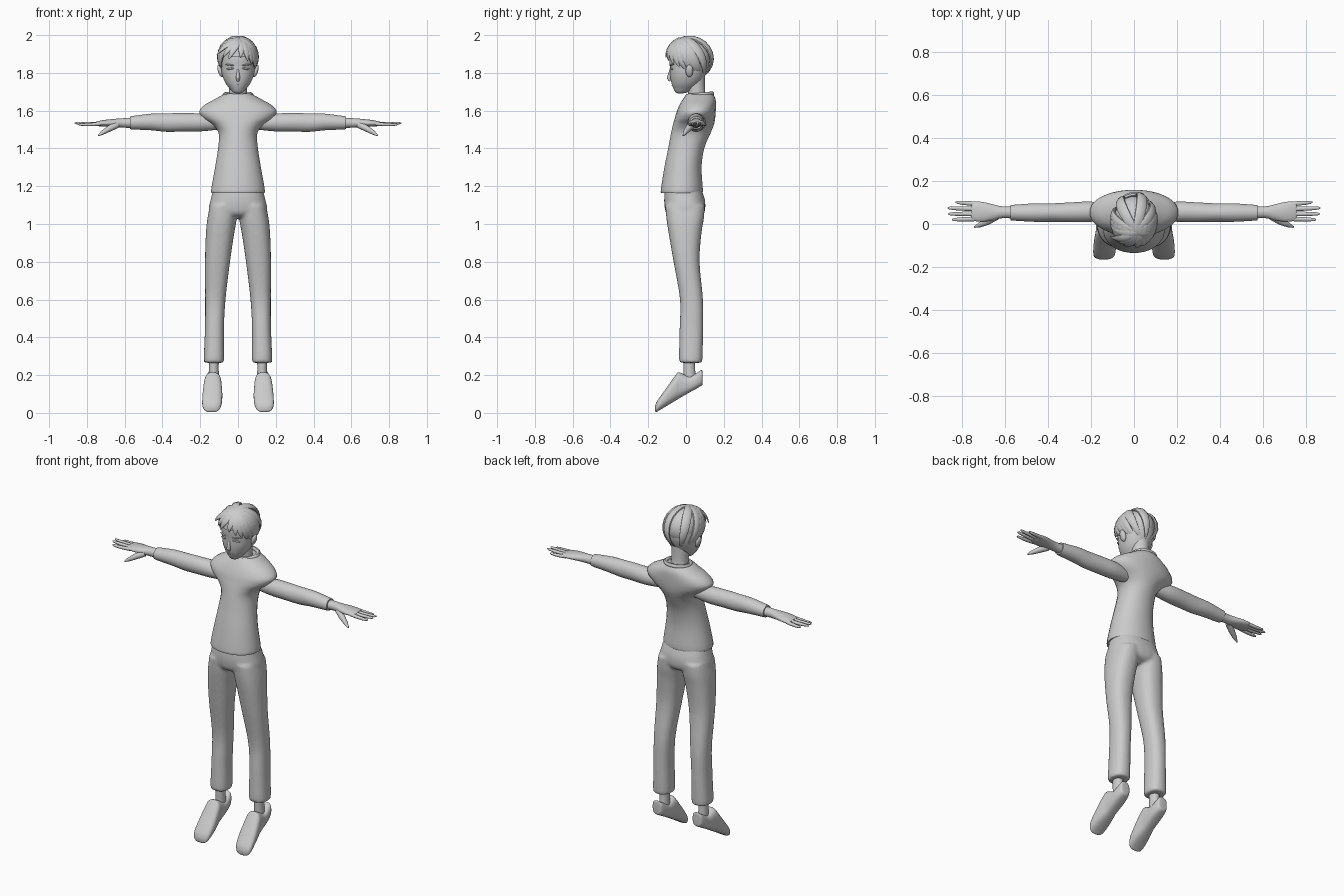
import bpy, bmesh, math
from mathutils import Vector

if "Cube" in bpy.data.objects:
    bpy.data.objects.remove(bpy.data.objects["Cube"])

grey = bpy.data.materials.new("plain grey")
grey.use_nodes = True
grey.diffuse_color = (0.6, 0.6, 0.6, 1)
grey.node_tree.nodes["Principled BSDF"].inputs["Base Color"].default_value = grey.diffuse_color


def finish(name, bm, mirror=False, angle=45):
    """Turn a bmesh into a smooth shaded object, optionally mirrored in x."""
    bmesh.ops.recalc_face_normals(bm, faces=bm.faces)
    mesh = bpy.data.meshes.new(name)
    bm.to_mesh(mesh)
    bm.free()
    mesh.materials.append(grey)
    obj = bpy.data.objects.new(name, mesh)
    bpy.context.collection.objects.link(obj)
    bpy.ops.object.select_all(action="DESELECT")
    obj.select_set(True)
    bpy.context.view_layer.objects.active = obj
    bpy.ops.object.shade_smooth_by_angle(angle=math.radians(angle))
    if mirror:
        obj.modifiers.new("mirror", "MIRROR").use_mirror_merge = False
    return obj


def skin(bm, rings):
    """Bridge a list of point rings with quads and cap both ends."""
    loops = [[bm.verts.new(p) for p in ring] for ring in rings]
    for a, b in zip(loops, loops[1:]):
        for i in range(len(a)):
            j = (i + 1) % len(a)
            bm.faces.new((a[i], a[j], b[j], b[i]))
    bm.faces.new(loops[0])
    bm.faces.new(loops[-1])


def resample(rows, steps=4):
    """Smooth interpolation between rows of numbers."""
    out = []
    last = len(rows) - 1
    for i in range(last):
        p, q = rows[max(i - 1, 0)], rows[min(i + 2, last)]
        for s in range(steps):
            t = s / steps
            out.append([b + t * (c - a + t * (2 * a - 5 * b + 4 * c - d + t * (3 * (b - c) + d - a))) / 2
                        for a, b, c, d in zip(p, rows[i], rows[i + 1], q)])
    return out + [list(rows[last])]


def oval(u, v, sides, power=1.0):
    """Points of a superellipse as weights of two half-axis vectors."""
    pts = []
    for i in range(sides):
        a = math.tau * (i + 0.5) / sides
        c, s = math.cos(a), math.sin(a)
        pts.append(u * math.copysign(abs(c) ** power, c) + v * math.copysign(abs(s) ** power, s))
    return pts


def loft(bm, axis, rows, power=1.0, sides=28):
    """Rows give position on the axis and the low/high limits on the other two."""
    m, n = [k for k in range(3) if k != axis]
    rings = []
    for t, a0, a1, b0, b1 in resample(rows):
        centre, u, v = Vector(), Vector(), Vector()
        centre[axis], centre[m], centre[n] = t, (a0 + a1) / 2, (b0 + b1) / 2
        u[m], v[n] = (a1 - a0) / 2, (b1 - b0) / 2
        rings.append([centre + p for p in oval(u, v, sides, power)])
    skin(bm, rings)


def part(name, axis, rows, power=1.0, mirror=False):
    bm = bmesh.new()
    loft(bm, axis, rows, power)
    return finish(name, bm, mirror)


def tube(bm, pts, radii, ups, flat=1.0, sides=10):
    """Tapered tube along points; ups give the thin direction."""
    rings = []
    for i, p in enumerate(pts):
        along = (pts[min(i + 1, len(pts) - 1)] - pts[max(i - 1, 0)]).normalized()
        side = along.cross(ups[i]).normalized()
        rings.append([p + q for q in oval(side * radii[i], side.cross(along) * radii[i] * flat, sides)])
    skin(bm, rings)


def even(rows):
    """Expand symmetric rows (z, half width, front, back)."""
    return [(z, -w, w, f, b) for z, w, f, b in rows]


# Shirt with flared short shoulder caps
part("shirt", 2, even([
    (1.165, .138, -.13, .085), (1.18, .143, -.134, .09), (1.3, .122, -.115, .083),
    (1.4, .106, -.095, .097), (1.48, .103, -.08, .13), (1.525, .135, -.07, .148),
    (1.56, .185, -.06, .155), (1.595, .206, -.05, .158), (1.63, .178, -.035, .159),
    (1.66, .125, -.018, .157), (1.685, .08, 0, .146)]), .95)

# Rolled collar
bm = bmesh.new()
rings = []
for i in range(32):
    a = math.tau * i / 32
    out = Vector((math.cos(a), math.sin(a), 0))
    c = Vector((.07 * out.x, .073 + .064 * out.y, 1.684 + .006 * out.y))
    rings.append([c + p for p in oval(out * .012, Vector((0, 0, .012)), 8)])
skin(bm, rings + rings[:1])
finish("collar", bm)

# Trousers: hips and legs fused into one surface
bm = bmesh.new()
loft(bm, 2, even([(1.19, .13, -.11, .08), (1.13, .145, -.116, .1), (1.08, .154, -.112, .102),
                  (1.05, .125, -.1, .09), (1.035, .06, -.07, .06)]), .85)
loft(bm, 2, [(1.1, .005, .148, -.11, .1), (1.03, .006, .162, -.104, .095),
             (.95, .02, .17, -.092, .082), (.8, .042, .175, -.066, .072),
             (.6, .066, .174, -.032, .09), (.45, .074, .175, -.034, .091),
             (.3, .073, .181, -.037, .088), (.265, .075, .18, -.034, .085)], .85)
trousers = finish("trousers", bm, True)
remesh = trousers.modifiers.new("fuse", "REMESH")
remesh.mode, remesh.voxel_size, remesh.use_smooth_shade = "VOXEL", .009, True
relax = trousers.modifiers.new("relax", "SMOOTH")
relax.iterations = 6

# Ankles and shoes pointing down
part("ankles", 2, [(.3, .1, .155, -.015, .05), (.24, .102, .154, -.014, .048),
                   (.16, .1, .156, -.012, .055)], mirror=True)
part("shoes", 1, [(.088, .118, .148, .155, .21), (.083, .102, .162, .145, .228),
                  (.055, .093, .17, .128, .21), (.015, .09, .173, .106, .194),
                  (-.035, .088, .178, .077, .215), (-.055, .086, .182, .065, .2),
                  (-.1, .083, .188, .038, .137), (-.14, .088, .189, .014, .082),
                  (-.157, .1, .18, .004, .055), (-.164, .12, .16, .012, .035)], .75, True)

# Long sleeves
part("sleeves", 0, [(.1, .02, .09, 1.5, 1.57), (.2, .01, .104, 1.49, 1.585),
                    (.3, .008, .1, 1.489, 1.587), (.38, .01, .096, 1.488, 1.586),
                    (.46, .01, .096, 1.496, 1.584), (.55, .015, .09, 1.5, 1.573),
                    (.572, .017, .088, 1.502, 1.57)], mirror=True)

# Hands: palm, four fingers and a thumb
bm = bmesh.new()
loft(bm, 0, [(.55, .025, .082, 1.508, 1.563), (.61, .027, .082, 1.51, 1.56),
             (.65, .018, .09, 1.512, 1.557), (.7, .01, .102, 1.515, 1.552),
             (.74, .014, .104, 1.518, 1.545), (.755, .025, .096, 1.523, 1.54)])
up = Vector((0, 0, 1))
for k, tip in enumerate((.845, .863, .865, .828)):
    y = .024 + .023 * k
    spread = .004 * (k - 1)
    pts = [Vector((.73 + (tip - .73) * t, y + spread * t, 1.53 + .009 * t * t - .008 * abs(k - 1.5) * t))
           for t in (0, .35, .7, .93, 1)]
    tube(bm, pts, (.0115, .011, .0095, .007, .002), [up] * 5, .85)
thumb = [Vector(p) for p in ((.64, .035, 1.525), (.68, .012, 1.506), (.715, -.004, 1.485), (.74, -.014, 1.468))]
tube(bm, thumb, (.018, .017, .012, .004), [up] * 4)
finish("hands", bm, True)

# Neck and head
part("neck", 2, even([(1.65, .055, .015, .115), (1.7, .047, .01, .102), (1.8, .05, .0, .1)]))
part("head", 2, even([
    (1.692, .014, -.045, -.015), (1.698, .028, -.056, .01), (1.715, .043, -.066, .04),
    (1.745, .066, -.077, .075), (1.785, .083, -.084, .1), (1.83, .09, -.086, .118),
    (1.88, .091, -.089, .122), (1.93, .08, -.075, .11), (1.965, .05, -.04, .08)]), .92)

# Nose wedge
bm = bmesh.new()
nose = [Vector(p) for p in ((0, -.08, 1.825), (0, -.087, 1.795), (0, -.09, 1.772), (0, -.083, 1.758))]
tube(bm, nose, (.004, .008, .012, .007), [Vector((0, -1, 0))] * 4)
finish("nose", bm)

# Ears, brows, eyelids and mouth
for name, x, y, z, size, tilt in (
        ("ears", .094, .018, 1.81, (.012, .02, .032), .3),
        ("brows", .043, -.078, 1.842, (.023, .007, .004), -.1),
        ("eyelids", .042, -.077, 1.822, (.02, .006, .005), .12)):
    bm = bmesh.new()
    bmesh.ops.create_uvsphere(bm, u_segments=16, v_segments=10, radius=1)
    for v in bm.verts:
        v.co = Vector((x + v.co.x * size[0] + tilt * v.co.z * size[2],
                       y + v.co.y * size[1] + abs(tilt) * v.co.x * size[0] * 3 * (y < 0),
                       z + v.co.z * size[2] - tilt * v.co.x * size[0]))
    finish(name, bm, True)
bm = bmesh.new()
tube(bm, [Vector((x, -.0735 + x * x * 6, 1.735)) for x in (-.018, 0, .018)], (.001, .003, .001), [up] * 3)
finish("mouth", bm)

# Hair cap with the face opening cut away
centre, size = Vector((0, .015, 1.885)), Vector((.098, .12, .107))
bm = bmesh.new()
bmesh.ops.create_uvsphere(bm, u_segments=32, v_segments=20, radius=1)
for v in bm.verts:
    v.co = centre + v.co * size * .95
face = [f for f in bm.faces if f.calc_center_median().z < (1.89 if f.calc_center_median().y < -.01 else 1.79)]
bmesh.ops.delete(bm, geom=face, context="FACES")
finish("hair_cap", bm)


def aim(azimuth, height):
    """Unit direction; azimuth zero is the front, ninety is the left."""
    a, h = math.radians(azimuth), math.radians(height)
    return Vector((math.sin(a) * math.cos(h), -math.cos(a) * math.cos(h), math.sin(h)))


def lock(bm, root, tip, width, flare=1.1):
    """Flat tapered strand that hugs the skull."""
    dirs = [root.slerp(tip, i / 10) for i in range(11)]
    pts = [centre + d * size * (.97 + (flare - .97) * (i / 10) ** 2) for i, d in enumerate(dirs)]
    radii = [width * max(.06, math.sin(math.pi * (.15 + .85 * i / 10)) ** .7) for i in range(11)]
    tube(bm, pts, radii, dirs, .45)


# Back and side locks fan out from the crown
bm = bmesh.new()
crown = aim(10, 66)
for k in range(11):
    azimuth = 80 + 20 * k
    back = 1 - abs(k - 5) / 5
    lock(bm, crown, aim(azimuth, -34 - 22 * min(1, back * 1.6)), .026, 1.08 + .09 * back)
finish("back_hair", bm)

# Fringe swept across the forehead from an off-centre parting
bm = bmesh.new()
parting = aim(20, 58)
for azimuth, height, width, flare in (
        (-62, 4, .022, 1.3), (-80, -8, .026, 1.08), (-45, 0, .022, 1.12), (-28, -6, .02, 1.06),
        (-100, -28, .026, 1.1), (-70, 22, .024, 1.1), (8, -3, .018, 1.04), (30, -12, .02, 1.06),
        (48, -22, .02, 1.08), (66, -30, .022, 1.1), (84, -38, .024, 1.1)):
    lock(bm, parting, aim(azimuth, height), width, flare)
finish("fringe", bm)
